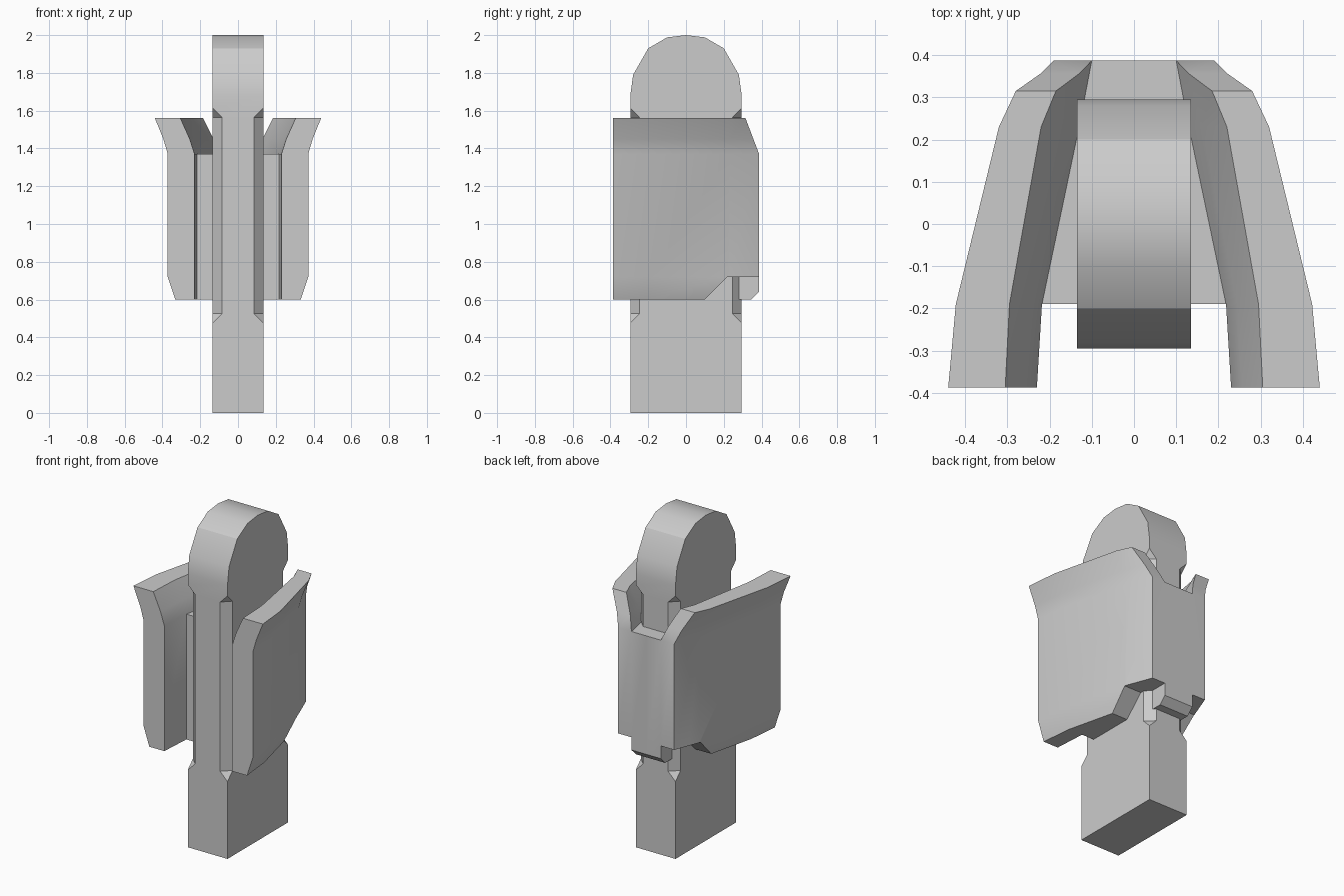
import bpy, bmesh
from math import radians
from mathutils import Vector

if "Cube" in bpy.data.objects:
    bpy.data.objects.remove(bpy.data.objects["Cube"], do_unlink=True)

grey = bpy.data.materials.new("plain_grey")
grey.use_nodes = True
colour = (0.6, 0.6, 0.6, 1)
grey.diffuse_color = colour
grey.node_tree.nodes["Principled BSDF"].inputs["Base Color"].default_value = colour


def add_object(name, bm):
    bmesh.ops.remove_doubles(bm, verts=bm.verts, dist=1e-5)
    bmesh.ops.recalc_face_normals(bm, faces=bm.faces)
    mesh = bpy.data.meshes.new(name)
    bm.to_mesh(mesh)
    bm.free()
    mesh.materials.append(grey)
    obj = bpy.data.objects.new(name, mesh)
    bpy.context.collection.objects.link(obj)
    return obj


def hull(name, points):
    bm = bmesh.new()
    verts = [bm.verts.new(p) for p in points]
    bmesh.ops.convex_hull(bm, input=verts)
    return add_object(name, bm)


def activate(obj):
    bpy.ops.object.select_all(action="DESELECT")
    obj.select_set(True)
    bpy.context.view_layer.objects.active = obj


def cut(obj, points):
    """Subtract a convex solid and discard the cutter."""
    cutter = hull("cutter", points)
    cutter.hide_render = True
    mod = obj.modifiers.new("cut", "BOOLEAN")
    mod.operation = "DIFFERENCE"
    mod.solver = "EXACT"
    mod.object = cutter
    activate(obj)
    bpy.ops.object.modifier_apply(modifier=mod.name)
    bpy.data.objects.remove(cutter, do_unlink=True)


def prism(profile, x0, x1):
    return [(x, y, z) for x in (x0, x1) for y, z in profile]


def smooth(obj):
    activate(obj)
    bpy.ops.object.shade_smooth_by_angle(angle=radians(30))


# Post: slab with a rounded top, extruded across x
W, D = 0.135, 0.295
half = [(D, 0), (D, 1.68), (0.28, 1.79), (0.2, 1.93), (0.1, 1.988)]
profile = half + [(0, 2.0)] + [(-y, z) for y, z in reversed(half)]
bm = bmesh.new()
face = bm.faces.new([bm.verts.new((-W, y, z)) for y, z in profile])
ext = bmesh.ops.extrude_face_region(bm, geom=[face])
bmesh.ops.translate(bm, vec=(2 * W, 0, 0),
                    verts=[v for v in ext["geom"] if isinstance(v, bmesh.types.BMVert)])
post = add_object("post", bm)

# Stopped chamfers on the four upright edges of the post
C, LOW, HIGH = 0.05, 0.525, 1.565
for sx in (-1, 1):
    for sy in (-1, 1):
        corner = Vector((sx * W, sy * D, 0))
        a = corner - Vector((sx * C, 0, 0))
        b = corner - Vector((0, sy * C, 0))
        mid = (a + b) / 2
        points = []
        for z, step in ((LOW, -2 * C), (HIGH, 2 * C)):
            up = Vector((0, 0, z))
            points += [2 * a - mid + up, 2 * b - mid + up,
                       2 * corner - mid + up + Vector((0, 0, step))]
        cut(post, points)
smooth(post)

# Clip: U-shaped plan, pinched at the bottom and flared at the top
BACK = 0.387
outer_low = [(0.372, -BACK), (0.352, -0.19), (0.25, 0.23), (0.19, BACK)]
outer_top = [(0.44, -BACK), (0.422, -0.19), (0.32, 0.23), (0.28, 0.315)]
inner_low = [(0.23, -BACK), (0.218, -0.19), (0.13, 0.23), (0.1, BACK)]
inner_top = [(0.305, -BACK), (0.295, -0.19), (0.22, 0.23), (0.185, 0.315)]
# height, flare in x, pull in y, pinch of the outer skin
layers = [(0.6, 0, 0, 0.04), (0.72, 0, 0, 0), (1.37, 0, 0, 0),
          (1.45, 0.34, 0.42, 0), (1.56, 1, 1, 0)]

bm = bmesh.new()


def loft(low, top, side, pinched):
    rows = []
    for z, fx, fy, pinch in layers:
        rows.append([bm.verts.new((side * (p[0] + (q[0] - p[0]) * fx - pinch * pinched),
                                   p[1] + (q[1] - p[1]) * fy, z))
                     for p, q in zip(low, top)])
    return rows


for side in (-1, 1):
    O = loft(outer_low, outer_top, side, 1)
    N = loft(inner_low, inner_top, side, 0)
    front = [bm.verts.new((0, -0.19, z)) for z in (0.6, 1.37)]
    back = [bm.verts.new((0, BACK, z)) for z in (0.6, 1.37)]
    for k in range(4):
        flare = k >= 2
        for i in range(3):
            bm.faces.new((O[k][i], O[k][i + 1], O[k + 1][i + 1], O[k + 1][i]))
            if flare or i == 0:
                bm.faces.new((N[k][i], N[k][i + 1], N[k + 1][i + 1], N[k + 1][i]))
        for i in ((0, 3) if flare else (0,)):
            bm.faces.new((O[k][i], N[k][i], N[k + 1][i], O[k + 1][i]))
    for i in range(3):
        bm.faces.new((O[4][i], O[4][i + 1], N[4][i + 1], N[4][i]))
    # underside, back, front of the web, and web top
    bm.faces.new(O[0] + [back[0], front[0], N[0][1], N[0][0]])
    bm.faces.new((O[0][3], O[1][3], O[2][3], N[2][3], back[1], back[0]))
    bm.faces.new((N[0][1], N[1][1], N[2][1], front[1], front[0]))
    bm.faces.new((N[2][1], N[2][2], N[2][3], back[1], front[1]))
    # unused lower inner points
    for k in (0, 1):
        for v in N[k][2:]:
            bm.verts.remove(v)
clip = add_object("clip", bm)

# Notches either side of the rear tab, and the tab's bevelled lip
notch = [(0.02, 0.52), (0.22, 0.72), (0.5, 0.72), (0.5, 0.52)]
for side in (-1, 1):
    cut(clip, prism(notch, side * 0.1, side * 0.6))
cut(clip, prism([(0.305, 0.56), (0.43, 0.685), (0.43, 0.56)], -0.15, 0.15))
smooth(clip)
